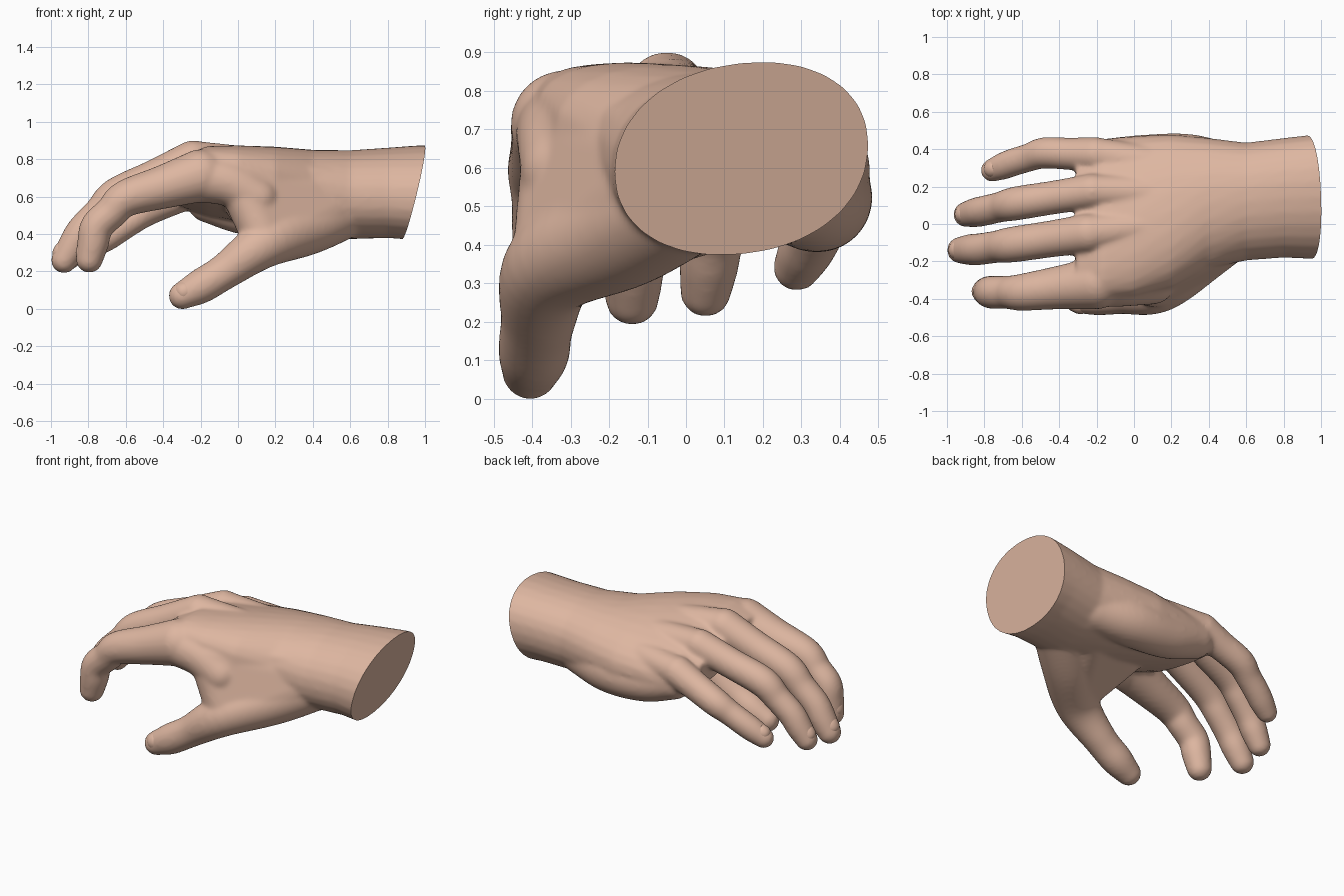
import bpy, bmesh, math
from mathutils import Vector

if "Cube" in bpy.data.objects:
    bpy.data.objects.remove(bpy.data.objects["Cube"])

skin_mat = bpy.data.materials.new("skin")
skin_mat.diffuse_color = (0.73, 0.47, 0.355, 1)
skin_mat.use_nodes = True
skin_mat.node_tree.nodes["Principled BSDF"].inputs["Base Color"].default_value = skin_mat.diffuse_color
N = 28
body = bmesh.new()


def add_skin(rings):
    """Closed skin over a list of point rings."""
    vs = [[body.verts.new(p) for p in r] for r in rings]
    for a, b in zip(vs, vs[1:]):
        for i in range(N):
            j = (i + 1) % N
            body.faces.new((a[i], a[j], b[j], b[i]))
    body.faces.new(vs[0][::-1])
    body.faces.new(vs[-1])


def add_hull(balls):
    """Tight skin stretched round several (x, y, z, radius) balls."""
    bm = bmesh.new()
    for x, y, z, r in balls:
        vs = bmesh.ops.create_icosphere(bm, subdivisions=3, radius=r)["verts"]
        bmesh.ops.translate(bm, verts=vs, vec=(x, y, z))
    pts = [v.co.copy() for v in bm.verts]
    bm.free()
    bm = bmesh.new()
    for p in pts:
        bm.verts.new(p)
    res = bmesh.ops.convex_hull(bm, input=bm.verts[:])
    bmesh.ops.delete(bm, geom=[v for v in bm.verts if not v.link_faces], context='VERTS')
    me = bpy.data.meshes.new("hull_source")
    bm.to_mesh(me)
    bm.free()
    body.from_mesh(me)
    bpy.data.meshes.remove(me)


def spline(pts, steps=6):
    """Smooth curve through (x, y, z, radius) points."""
    p = [Vector(q) for q in pts]
    p = [2 * p[0] - p[1]] + p + [2 * p[-1] - p[-2]]
    out = []
    for i in range(1, len(p) - 2):
        a, b, c, d = p[i - 1:i + 3]
        for k in range(steps):
            t = k / steps
            out.append(0.5 * (2 * b + (c - a) * t + (2 * a - 5 * b + 4 * c - d) * t * t
                              + (3 * b - a - 3 * c + d) * t ** 3))
    return out + [p[-2]]


def add_tube(pts):
    """Round limb with domed ends."""
    path = spline(pts)
    cs = [q.xyz for q in path]
    rs = [q[3] for q in path]
    t0 = (cs[0] - cs[1]).normalized()
    t1 = (cs[-1] - cs[-2]).normalized()
    dome = [(math.sin(a), math.cos(a)) for a in (0.3, 0.6, 0.9, 1.2, 1.45)]
    samples = [(cs[0] + t0 * rs[0] * s, rs[0] * c, -t0) for s, c in dome[::-1]]
    for i, c in enumerate(cs):
        t = cs[min(i + 1, len(cs) - 1)] - cs[max(i - 1, 0)]
        samples.append((c, rs[i], t.normalized()))
    samples += [(cs[-1] + t1 * rs[-1] * s, rs[-1] * c, t1) for s, c in dome]
    rings = []
    for c, r, t in samples:
        u = Vector((0, 1, 0)).cross(t).normalized()
        v = t.cross(u)
        rings.append([c + r * (math.cos(a) * u + math.sin(a) * v)
                      for a in (2 * math.pi * i / N for i in range(N))])
    add_skin(rings)


def spow(v, e):
    return math.copysign(abs(v) ** e, v)


def add_nail(name, centre, along, up, r, length):
    """Slightly raised curved nail on a fingertip."""
    z = (up - along * up.dot(along)).normalized()
    y = z.cross(along)
    bm = bmesh.new()
    bmesh.ops.create_uvsphere(bm, u_segments=24, v_segments=16, radius=1)
    for v in bm.verts:
        p = v.co.copy()
        v.co = (centre + along * spow(p.x, 0.85) * length + y * p.y * r * 0.74
                + z * (0.3 + p.z * 0.73) * r)
    make_object(name, bm)


def make_object(name, bm):
    bmesh.ops.recalc_face_normals(bm, faces=bm.faces)
    me = bpy.data.meshes.new(name)
    bm.to_mesh(me)
    bm.free()
    me.materials.append(skin_mat)
    ob = bpy.data.objects.new(name, me)
    bpy.context.collection.objects.link(ob)
    bpy.ops.object.select_all(action='DESELECT')
    ob.select_set(True)
    bpy.context.view_layer.objects.active = ob
    bpy.ops.object.shade_smooth_by_angle(angle=math.radians(40))
    return ob


# palm and wrist: x, centre y, centre z, half width, half height, sideways slope
sections = [
    (1.10, .145, .63, .335, .255, .1), (.95, .145, .63, .332, .25, .1), (.8, .14, .63, .32, .24, .08),
    (.6, .12, .62, .315, .237, .05), (.4, .11, .63, .35, .23, -.03), (.2, .07, .655, .41, .215, -.12),
    (0, .04, .68, .43, .185, -.18), (-.17, .03, .695, .425, .155, -.22), (-.31, .03, .685, .39, .09, -.22)]
rings = []
for x, cy, cz, ry, rz, slope in sections:
    ring = []
    for i in range(N):
        a = 2 * math.pi * i / N
        dy = ry * spow(math.cos(a), 0.93)
        ring.append(Vector((x, cy + dy, cz + slope * dy + rz * spow(math.sin(a), 0.93))))
    rings.append(ring)
add_skin(rings)

# fingers: knuckle, middle joint, end joint, tip, knuckle radius, finger radius
fingers = {
    "index": ((-.2, -.315, .722), (-.6, -.365, .60), (-.755, -.365, .45), (-.797, -.36, .265), .142, .099),
    "middle": ((-.24, -.05, .805), (-.65, -.11, .615), (-.83, -.135, .43), (-.935, -.14, .262), .107, .096),
    "ring": ((-.22, .175, .765), (-.63, .11, .61), (-.805, .07, .435), (-.905, .05, .28), .095, .091),
    "little": ((-.2, .37, .66), (-.48, .38, .54), (-.645, .33, .43), (-.765, .285, .345), .095, .084)}
nails = []
for name, (a, b, c, d, r0, r) in fingers.items():
    a, b, c, d = (Vector(q) for q in (a, b, c, d))
    t = (d - c).normalized()
    d = d - t * r * .1
    radii = (r0, (r0 + r) / 2 * .97, r, r * .90, r * .89, r * .86, r * .74)
    pts = (a, (a + b) / 2, b, (b + c) / 2, c, (c + d) / 2, d)
    add_tube([(*p, q) for p, q in zip(pts, radii)])
    nails.append((name + "_nail", d - t * r * .25, t, Vector((-1, 0, .6)), r * .765, r * .6))
    # bone ridge on the back of the hand
    w = Vector((.5, .06 + a.y * .55, .755 - abs(a.y) * .15))
    add_tube([(*a, r0 * .97), (*((a + w) / 2), .092), (*w, .07)])

# thumb with its fleshy base
add_tube([(.62, .04, .56, .15), (.38, -.15, .45, .15), (.14, -.345, .355, .128), (-.07, -.385, .21, .097),
          (-.2, -.395, .13, .093), (-.298, -.405, .08, .074)])
t = Vector((-.9, -.03, -.45)).normalized()
nails.append(("thumb_nail", Vector((-.285, -.403, .088)), t, Vector((-.1, -1, .1)), .076, .055))

# stretched muscle between thumb and index finger, and the inner palm behind it
add_hull([(.15, -.335, .37, .118), (.125, -.305, .5, .11), (.01, -.305, .675, .12), (.38, -.14, .46, .14),
          (.6, .02, .6, .16), (.45, -.03, .69, .14)])
add_hull([(.16, -.31, .38, .10), (.05, -.06, .57, .12), (.4, .1, .53, .13), (.02, -.28, .66, .11)])
add_tube([(.10, -.31, .60, .12), (-.04, -.315, .68, .125), (-.2, -.315, .71, .13)])
# heel of the hand on the little finger side
add_tube([(.55, .28, .55, .13), (.3, .335, .535, .145), (.05, .345, .535, .132), (-.16, .345, .58, .11)])

# merge all into one smooth skin
hand = make_object("hand_source", body)
m = hand.modifiers.new("merge", 'REMESH')
m.mode = 'VOXEL'
m.voxel_size = 0.011
m = hand.modifiers.new("soften", 'SMOOTH')
m.factor = 0.5
m.iterations = 16
deps = bpy.context.evaluated_depsgraph_get()
merged = bpy.data.meshes.new_from_object(hand.evaluated_get(deps))
bm = bmesh.new()
bm.from_mesh(merged)
bpy.data.objects.remove(hand)

# slanted flat cut at the wrist
bmesh.ops.bisect_plane(bm, geom=bm.verts[:] + bm.edges[:] + bm.faces[:], plane_co=(.877, .15, .39),
                       plane_no=(1, .06, -.25), clear_outer=True)
bmesh.ops.holes_fill(bm, edges=[e for e in bm.edges if e.is_boundary], sides=0)
low = min(v.co.z for v in bm.verts)
for v in bm.verts:
    v.co.z -= low
make_object("hand", bm)
for n in nails:
    add_nail(*n)
